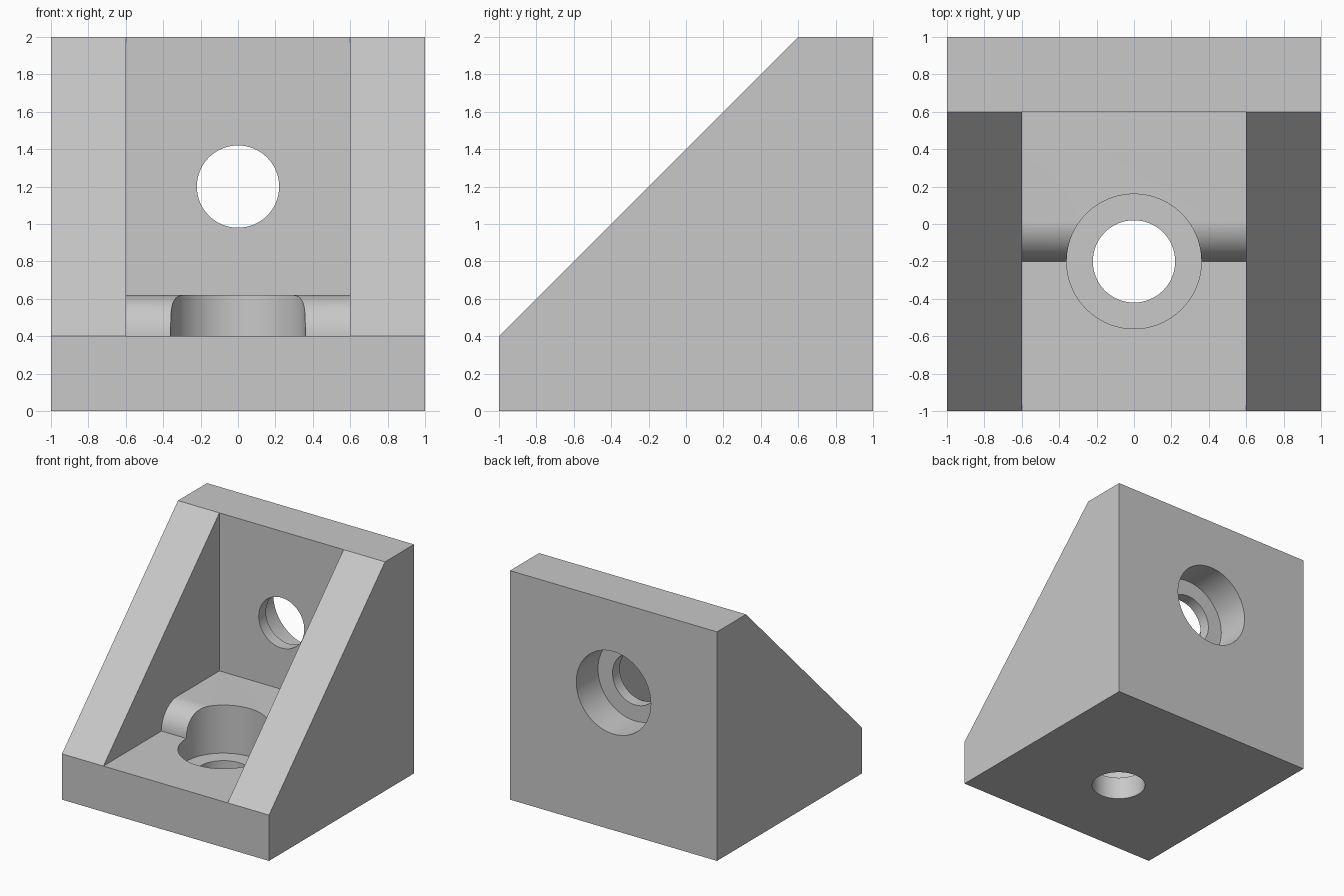
import bpy
import bmesh
from math import sin, cos, pi, radians
from mathutils import Matrix

if "Cube" in bpy.data.objects:
    bpy.data.objects.remove(bpy.data.objects["Cube"], do_unlink=True)

# One plain grey for the whole bracket
GREY = (0.58, 0.58, 0.58, 1.0)
grey = bpy.data.materials.new("plain_grey")
grey.use_nodes = True
grey.diffuse_color = GREY
grey.node_tree.nodes["Principled BSDF"].inputs["Base Color"].default_value = GREY


def finish(bm, name):
    bmesh.ops.recalc_face_normals(bm, faces=bm.faces)
    mesh = bpy.data.meshes.new(name)
    bm.to_mesh(mesh)
    bm.free()
    mesh.materials.append(grey)
    obj = bpy.data.objects.new(name, mesh)
    bpy.context.collection.objects.link(obj)
    return obj


def extrude_profile(name, profile, half_width):
    """Extrude a (y, z) side profile along x, centred on x = 0."""
    bm = bmesh.new()
    face = bm.faces.new([bm.verts.new((-half_width, y, z)) for y, z in profile])
    moved = bmesh.ops.extrude_face_region(bm, geom=[face])["geom"]
    verts = [v for v in moved if isinstance(v, bmesh.types.BMVert)]
    bmesh.ops.translate(bm, verts=verts, vec=(2 * half_width, 0, 0))
    return finish(bm, name)


def cylinder(name, radius, start, end, place):
    """Cylinder from start to end along its own z axis, then placed."""
    bm = bmesh.new()
    bmesh.ops.create_cone(bm, cap_ends=True, segments=96, radius1=radius,
                          radius2=radius, depth=end - start,
                          matrix=place @ Matrix.Translation((0, 0, (start + end) / 2)))
    return finish(bm, name)


def cut(target, cutter):
    cutter.hide_render = True
    mod = target.modifiers.new(cutter.name, "BOOLEAN")
    mod.operation = "DIFFERENCE"
    mod.solver = "EXACT"
    mod.object = cutter
    bpy.context.view_layer.objects.active = target
    bpy.ops.object.modifier_apply(modifier=mod.name)
    bpy.data.objects.remove(cutter, do_unlink=True)


# Solid body with the sloped front
bracket = extrude_profile("corner_bracket", [
    (-1, 0), (1, 0), (1, 2), (0.6, 2), (-1, 0.4)], 1)

# Pocket between the gussets, with a raised, round-nosed step in the floor
FLOOR, STEP, NOSE = 0.4, 0.22, -0.2
arc = [(NOSE + STEP * (1 - cos(a)), FLOOR + STEP * sin(a))
       for a in (i * pi / 48 for i in range(25))]
pocket = [(-1.2, FLOOR)] + arc + [(0.6, FLOOR + STEP), (0.6, 2.2), (-1.2, 2.2)]
cut(bracket, extrude_profile("pocket_cutter", pocket, 0.6))

# Stepped bolt holes: floor hole opens upward, wall hole opens to the back
floor_axis = Matrix.Translation((0, -0.2, 0))
wall_axis = Matrix.Translation((0, 0, 1.2)) @ Matrix.Rotation(radians(-90), 4, "X")
BOLT, HEAD = 0.22, 0.36
cut(bracket, cylinder("floor_head_cutter", HEAD, 0.2, 0.9, floor_axis))
cut(bracket, cylinder("floor_bolt_cutter", BOLT, -0.2, 0.5, floor_axis))
cut(bracket, cylinder("wall_head_cutter", HEAD, 0.7, 1.2, wall_axis))
cut(bracket, cylinder("wall_bolt_cutter", BOLT, 0.4, 0.9, wall_axis))

# Smooth the round surfaces, keep the edges crisp
bpy.ops.object.select_all(action="DESELECT")
bracket.select_set(True)
bpy.context.view_layer.objects.active = bracket
bpy.ops.object.shade_smooth_by_angle(angle=radians(30))
